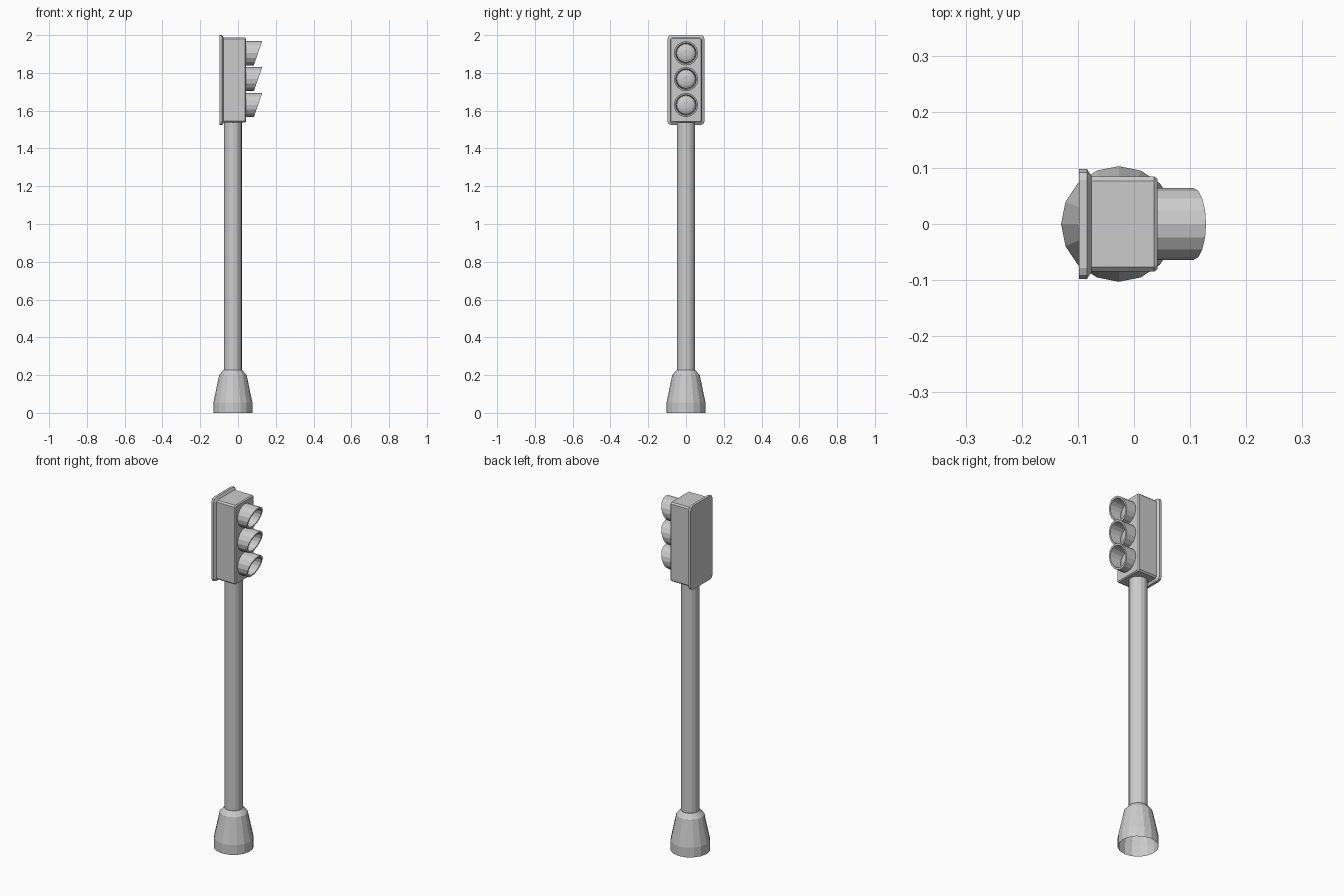
import bpy, bmesh, math

if "Cube" in bpy.data.objects:
    bpy.data.objects.remove(bpy.data.objects["Cube"])

SIDES = 16
AXIS_X = -0.027          # pole axis
MID_Z = 1.762            # middle of the signal head


def loft(name, rings, cap_start=True, cap_end=True):
    """Skin a list of equal-length point rings with flat faces."""
    bm = bmesh.new()
    vr = [[bm.verts.new(p) for p in ring] for ring in rings]
    n = len(rings[0])
    for a, b in zip(vr, vr[1:]):
        for i in range(n):
            j = (i + 1) % n
            bm.faces.new((a[i], a[j], b[j], b[i]))
    if cap_start:
        bm.faces.new(vr[0][::-1])
    if cap_end:
        bm.faces.new(vr[-1])
    bmesh.ops.recalc_face_normals(bm, faces=bm.faces)
    mesh = bpy.data.meshes.new(name)
    bm.to_mesh(mesh)
    bm.free()
    obj = bpy.data.objects.new(name, mesh)
    bpy.context.collection.objects.link(obj)
    return obj


def angles():
    return [2 * math.pi * i / SIDES for i in range(SIDES)]


def flat_ring(r, z):
    return [(AXIS_X + r * math.cos(a), r * math.sin(a), z) for a in angles()]


def lamp_ring(r, x, zc, slope=0.0):
    """Ring facing +x; slope leans its top forward."""
    return [(x + slope * r * math.sin(a), r * math.cos(a), zc + r * math.sin(a))
            for a in angles()]


def round_rect(x, hy, hz, rad, seg):
    """Rounded rectangle in the y-z plane."""
    pts = []
    for k, (sy, sz) in enumerate([(1, 1), (-1, 1), (-1, -1), (1, -1)]):
        for s in range(seg + 1):
            a = math.pi / 2 * (k + s / seg)
            pts.append((x, sy * (hy - rad) + rad * math.cos(a),
                        MID_Z + sz * (hz - rad) + rad * math.sin(a)))
    return pts


# Foot (open underneath) and pole
loft("base", [flat_ring(r, z) for r, z in
              [(0.103, 0), (0.103, 0.055), (0.073, 0.2), (0.05, 0.226)]],
     cap_start=False)
loft("pole", [flat_ring(0.048, 0.22), flat_ring(0.048, 1.545)])

# Signal head: flanged back cover and chamfered box
loft("back_cover", [round_rect(x, hy, hz, rad, 2) for x, hy, hz, rad in
                    [(-0.098, 0.098, 0.238, 0.02), (-0.084, 0.098, 0.238, 0.02),
                     (-0.076, 0.086, 0.226, 0.012)]])
loft("housing", [round_rect(x, hy, hz, 0.008, 1) for x, hy, hz in
                 [(-0.08, 0.085, 0.225), (0.036, 0.085, 0.225),
                  (0.042, 0.08, 0.22)]])

# Three lamps, each with a slanted visor tube and a domed lens
for i, z in enumerate((1.63, 1.767, 1.904)):
    loft(f"visor_{i + 1}",
         [lamp_ring(0.064, 0.04, z), lamp_ring(0.064, 0.106, z, 0.35),
          lamp_ring(0.054, 0.106, z, 0.35), lamp_ring(0.05, 0.042, z)],
         cap_start=False, cap_end=False)
    loft(f"lens_{i + 1}",
         [lamp_ring(0.051 * math.cos(t), 0.042 + 0.018 * math.sin(t), z)
          for t in (0, 0.4, 0.8, 1.2)], cap_start=False)
